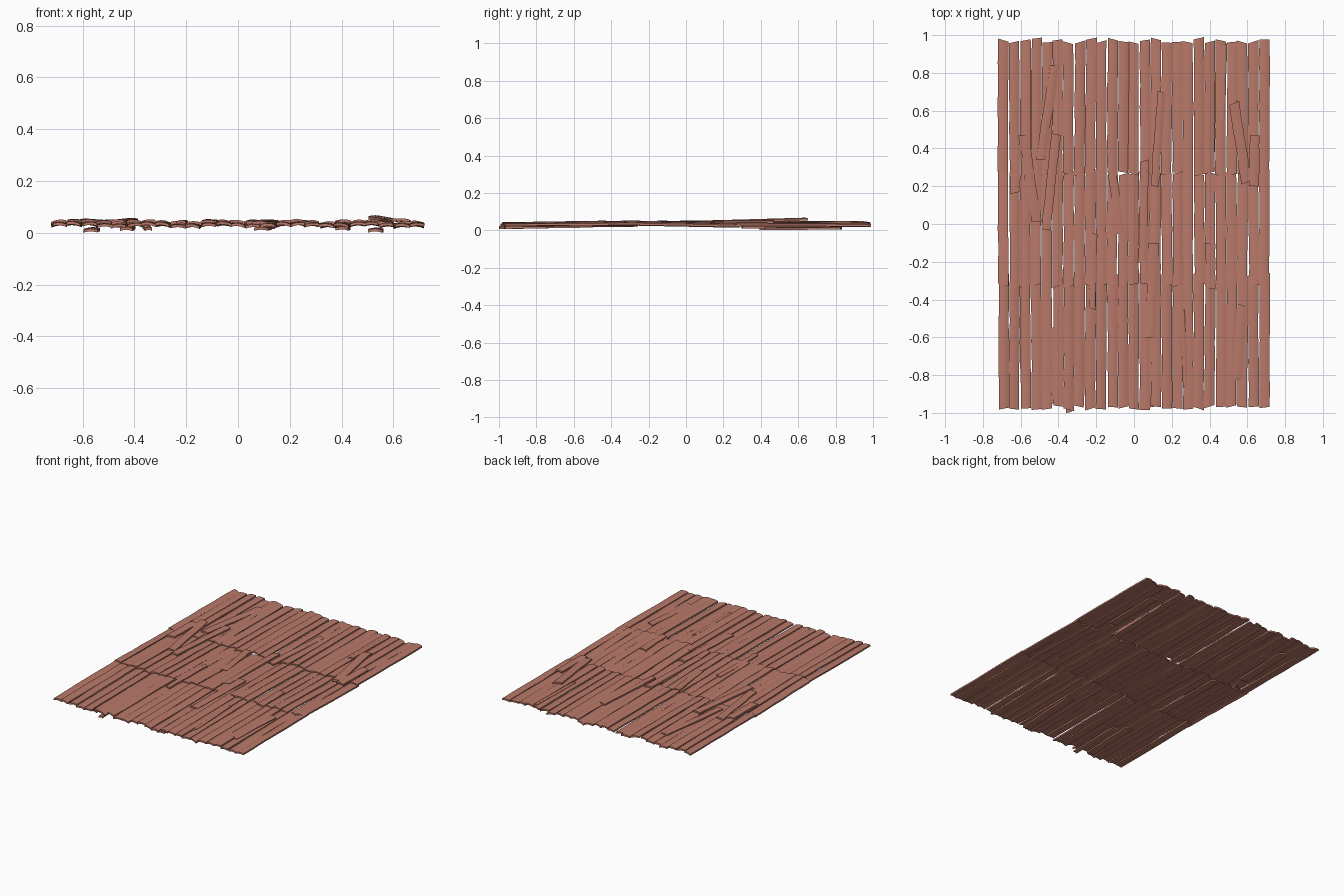
import bpy, bmesh, math, random
from mathutils import Vector

if "Cube" in bpy.data.objects:
    bpy.data.objects.remove(bpy.data.objects["Cube"])
random.seed(7)
R = random.uniform

mat = bpy.data.materials.new("reddish_bark")
mat.diffuse_color = (0.48, 0.19, 0.14, 1)
mat.use_nodes = True
mat.node_tree.nodes["Principled BSDF"].inputs["Base Color"].default_value = mat.diffuse_color


def strip(bm, a, b, width, thick=0.011, arch=0.005, roll=0.0, skew=0.01, wobble=0.002, bow=0.0):
    """Solid bark slat from a to b (top-centre line) with an arched section and slanted ends."""
    a, b = Vector(a), Vector(b)
    d = b - a
    side = Vector((d.y, -d.x, 0)).normalized()
    rings, n = [], 6
    for i in range(n + 1):
        t = i / n
        w = width * 0.5 * R(0.95, 1.04)
        mid = a + d * t + side * R(-wobble, wobble)
        mid.z += bow * math.sin(math.pi * t)
        top, bot = [], []
        for u in (-1, -0.5, 0, 0.5, 1):
            p = mid + side * (u * w)
            if i in (0, n):
                p += d.normalized() * (u * skew)
            p.z += -arch * u * u + u * w * roll
            top.append(bm.verts.new(p))
            bot.append(bm.verts.new(p - Vector((0, 0, thick))))
        rings.append(top + bot[::-1])
    m = len(rings[0])
    for r, s in zip(rings, rings[1:]):
        for k in range(m):
            bm.faces.new((r[k], r[(k + 1) % m], s[(k + 1) % m], s[k]))
    bm.faces.new(rings[0][::-1])
    bm.faces.new(rings[-1])


def finish(name, bm):
    bmesh.ops.recalc_face_normals(bm, faces=bm.faces)
    me = bpy.data.meshes.new(name)
    bm.to_mesh(me)
    bm.free()
    ob = bpy.data.objects.new(name, me)
    bpy.context.collection.objects.link(ob)
    me.materials.append(mat)
    bpy.ops.object.select_all(action='DESELECT')
    ob.select_set(True)
    bpy.context.view_layer.objects.active = ob
    bpy.ops.object.shade_smooth_by_angle(angle=math.radians(35))


# Three rows of side by side slats, overlapping at their ends
rows = {"rear_row": (0.265, 0.975, 0.044, 0.041),
        "middle_row": (-0.325, 0.275, 0.049, 0.037),
        "front_row": (-0.975, -0.265, 0.038, 0.043)}
COLS, PITCH = 25, 0.0575
for name, (y0, y1, z0, z1) in rows.items():
    bm = bmesh.new()
    for c in range(COLS):
        x = (c - (COLS - 1) / 2) * PITCH
        wave = 0.004 * math.sin(c * 1.3) + R(-0.002, 0.002)
        strip(bm, (x + R(-.004, .004), y0 + R(-.01, .012), z0 + wave),
              (x + R(-.004, .004), y1 + R(-.015, .01), z1 + wave),
              0.055, roll=R(-.12, .12), skew=R(-.01, .01))
    finish(name, bm)

# Loose slats lying on top: (x0, y0, x1, y1, width, z0, z1)
upper = [
    (-.515, .01, -.585, .47, .053, .050, .055), (-.467, -.03, -.41, .475, .050, .052, .058),
    (-.495, .34, -.42, .84, .050, .052, .046), (-.63, .165, -.625, .42, .055, .054, .052),
    (-.073, -.05, -.115, .27, .045, .050, .053), (.045, -.20, .055, .335, .045, .048, .052),
    (.11, .20, .145, .70, .042, .052, .050), (.595, .22, .53, .64, .055, .056, .068),
    (.635, .20, .64, .47, .052, .056, .055), (.085, -.60, .105, -.10, .055, .046, .052),
    (.27, -.86, .258, -.46, .024, .044, .050), (.545, -.82, .572, -.43, .048, .046, .052),
    (.41, -.345, .40, -.10, .050, .052, .050), (.468, .55, .482, .95, .026, .050, .049),
    (-.22, -.45, -.212, -.05, .035, .049, .050),
]
bm = bmesh.new()
for x0, y0, x1, y1, w, z0, z1 in upper:
    strip(bm, (x0, y0, z0), (x1, y1, z1), w, arch=0.004, skew=R(-.008, .008), roll=R(-.08, .08))
finish("loose_upper_slats", bm)

# Loose slats under the mat
lower = [
    (-.345, -.998, -.36, -.60, .028, .022, .040), (-.57, .40, -.56, .82, .055, .016, .022),
    (.53, .42, .535, .83, .055, .016, .020), (.09, -.97, .11, -.5, .055, .023, .030),
    (-.43, -.95, -.42, -.55, .050, .022, .030), (.40, .3, .41, .8, .05, .024, .026),
]
bm = bmesh.new()
for x0, y0, x1, y1, w, z0, z1 in lower:
    strip(bm, (x0, y0, z0), (x1, y1, z1), w, arch=0.004, skew=R(-.008, .008))
finish("loose_lower_slats", bm)
